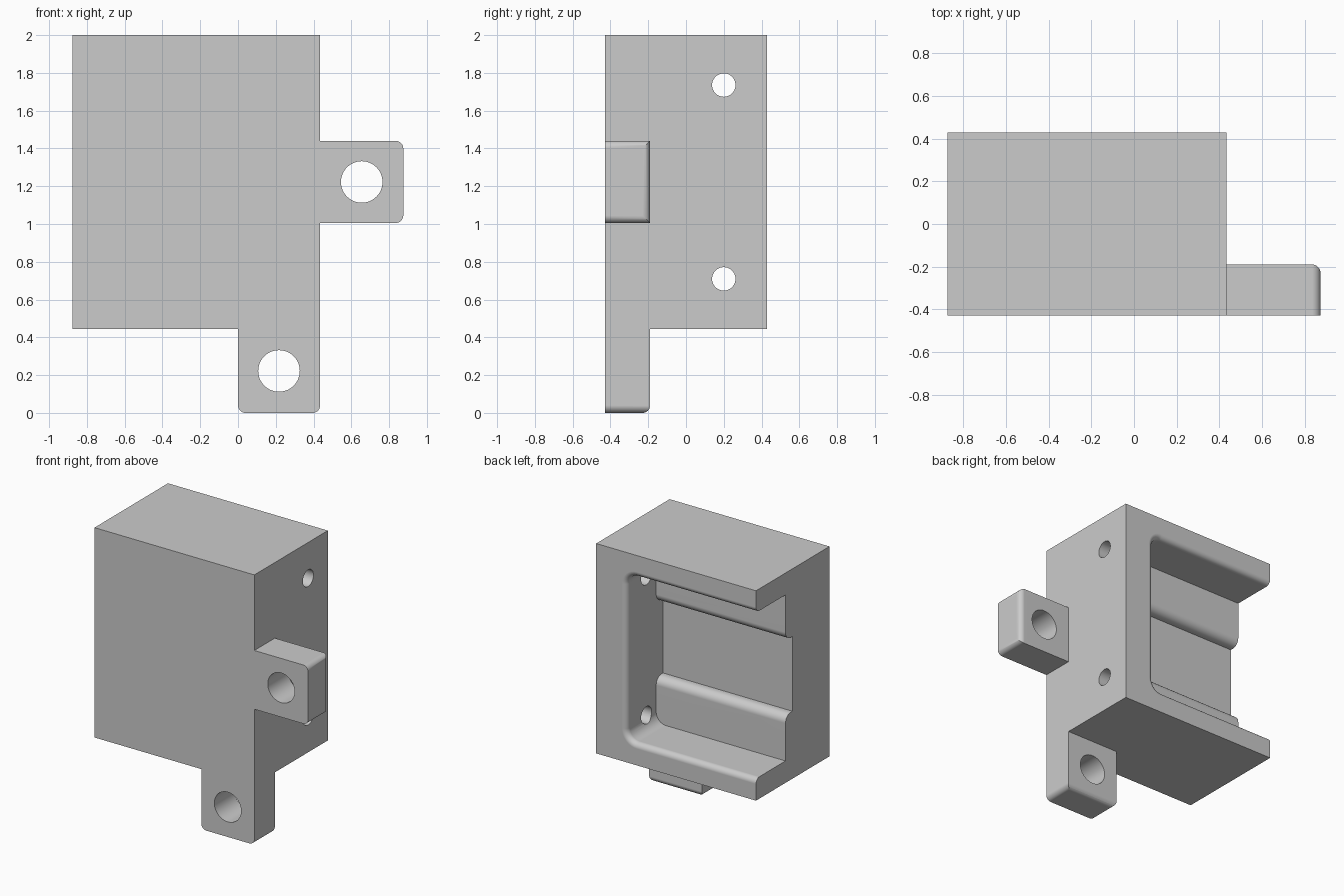
import bpy, bmesh, math
from mathutils import Vector

cube = bpy.data.objects.get("Cube")
if cube:
    bpy.data.objects.remove(cube, do_unlink=True)

grey = bpy.data.materials.new("plain grey")
grey.use_nodes = True
grey.diffuse_color = (0.6, 0.6, 0.6, 1)
grey.node_tree.nodes["Principled BSDF"].inputs["Base Color"].default_value = (0.6, 0.6, 0.6, 1)

STEPS = 8
X0, X1, Y0, Y1, Z0, Z1 = -0.875, 0.435, -0.43, 0.43, 0.445, 2.0
MID = (Z0 + Z1) / 2


def rounded(corners):
    """2D outline from right-angled corners (u, v, radius)."""
    out = []
    for i, (u, v, r) in enumerate(corners):
        p = Vector((u, v))
        if r == 0:
            out.append(p)
            continue
        a = (Vector(corners[i - 1][:2]) - p).normalized()
        b = (Vector(corners[(i + 1) % len(corners)][:2]) - p).normalized()
        c = p + (a + b) * r
        for k in range(STEPS + 1):
            t = math.pi / 2 * k / STEPS
            out.append(c - (b * math.cos(t) + a * math.sin(t)) * r)
    return out


def place(p, axis, w):
    """Lift a 2D point to 3D, with w along the named axis."""
    return {"x": (w, p[0], p[1]), "y": (p[0], w, p[1]), "z": (p[0], p[1], w)}[axis]


def loft(name, axis, sections):
    """Solid through (outline, position) sections along an axis."""
    bm = bmesh.new()
    rings = [[bm.verts.new(place(p, axis, w)) for p in pts] for pts, w in sections]
    n = len(rings[0])
    for a, b in zip(rings, rings[1:]):
        for i in range(n):
            j = (i + 1) % n
            bm.faces.new((a[i], a[j], b[j], b[i]))
    bm.faces.new(rings[0])
    bm.faces.new(rings[-1])
    bmesh.ops.recalc_face_normals(bm, faces=bm.faces)
    mesh = bpy.data.meshes.new(name)
    bm.to_mesh(mesh)
    bm.free()
    mesh.materials.append(grey)
    ob = bpy.data.objects.new(name, mesh)
    bpy.context.collection.objects.link(ob)
    return ob


def prism(name, axis, pts, a, b):
    return loft(name, axis, [(pts, a), (pts, b)])


def rect(u0, u1, v0, v1):
    return [(u0, v0), (u1, v0), (u1, v1), (u0, v1)]


def circle(u, v, r, n=48):
    return [(u + r * math.cos(math.tau * k / n), v + r * math.sin(math.tau * k / n))
            for k in range(n)]


def combine(target, tool, operation):
    bpy.ops.object.select_all(action="DESELECT")
    bpy.context.view_layer.objects.active = target
    target.select_set(True)
    mod = target.modifiers.new("combine", "BOOLEAN")
    mod.operation, mod.solver, mod.object = operation, "EXACT", tool
    bpy.ops.object.modifier_apply(modifier=mod.name)
    bpy.data.objects.remove(tool, do_unlink=True)


# main housing block
housing = prism("bracket_housing", "y", rect(X0, X1, Z0, Z1), Y0, Y1)

# mounting lugs: rounded outer corners and a rounded outer back edge
R, LUG_Y, LAP = 0.04, -0.19, 0.05
side_lug = prism("side_lug", "y", rounded([
    (X1 - LAP, 1.005, 0), (0.875, 1.005, R), (0.875, 1.44, R), (X1 - LAP, 1.44, 0)]), Y0, LUG_Y)
combine(side_lug, prism("side_lug_rounding", "z", rounded([
    (0, -1, 0), (0.875, -1, 0), (0.875, LUG_Y, R), (0, LUG_Y, 0)]), 0.5, 1.9), "INTERSECT")

bottom_lug = prism("bottom_lug", "y", rounded([
    (0, 0, R), (X1, 0, R), (X1, Z0 + LAP, 0), (0, Z0 + LAP, 0)]), Y0, LUG_Y)
combine(bottom_lug, prism("bottom_lug_rounding", "x", rounded([
    (-1, 0, 0), (LUG_Y, 0, R), (LUG_Y, 1, 0), (-1, 1, 0)]), -0.5, 0.9), "INTERSECT")

for lug in (side_lug, bottom_lug):
    combine(housing, lug, "UNION")

# pocket open to the back and one side, with a rounded rim
WALL, LEDGE, HALF, RIM = 0.185, 0.085, 0.615, 0.04


def pocket_outline(grow):
    x, h, r = WALL + grow, HALF + grow, 0.08 + grow
    return rounded([(-1, MID - h, 0), (x, MID - h, r), (x, MID + h, r), (-1, MID + h, 0)])


sections = [(pocket_outline(0), LEDGE)]
for k in range(STEPS + 1):
    t = math.pi / 2 * k / STEPS
    sections.append((pocket_outline(RIM * (1 - math.cos(t))), Y1 - RIM + RIM * math.sin(t)))
sections.append((pocket_outline(RIM), Y1 + 0.1))
combine(housing, loft("pocket_cutter", "y", sections), "DIFFERENCE")

# deeper channel across the pocket, with rounded lips
LOW, HIGH, LIP, DEEP = MID - 0.277, MID + 0.277, 0.06, 0.005
combine(housing, prism("channel_cutter", "x", rounded([
    (DEEP, LOW, 0), (LEDGE, LOW, LIP), (LEDGE, LOW - 0.15, 0), (0.2, LOW - 0.15, 0),
    (0.2, HIGH + 0.15, 0), (LEDGE, HIGH + 0.15, 0), (LEDGE, HIGH, LIP), (DEEP, HIGH, 0)]),
    -1, WALL), "DIFFERENCE")

# lug bolt holes and side wall screw holes
for x, z in ((0.655, MID), (0.217, 0.222)):
    combine(housing, prism("bolt_hole", "y", circle(x, z, 0.11), -0.6, -0.1), "DIFFERENCE")
for s in (-1, 1):
    combine(housing, prism("screw_hole", "x", circle(0.2, MID + s * 0.513, 0.062), 0.1, 0.6),
            "DIFFERENCE")

# smooth rounded surfaces, crisp flat ones
bpy.ops.object.select_all(action="DESELECT")
housing.select_set(True)
bpy.context.view_layer.objects.active = housing
bpy.ops.object.shade_smooth_by_angle(angle=math.radians(30))
normals = housing.modifiers.new("flat_normals", "WEIGHTED_NORMAL")
normals.keep_sharp = True
